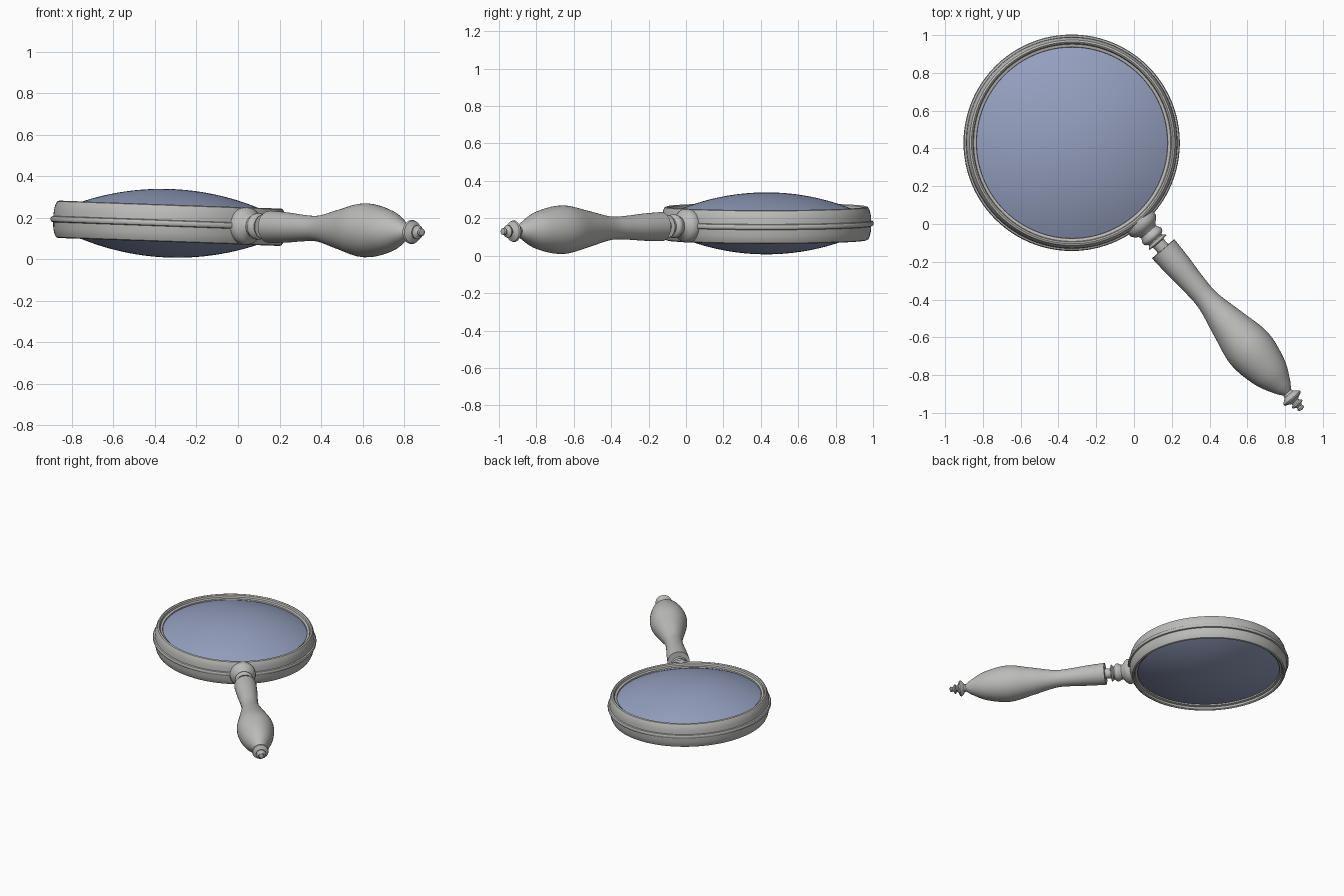
import bpy, bmesh, math
from mathutils import Matrix, Vector

if "Cube" in bpy.data.objects:
    bpy.data.objects.remove(bpy.data.objects["Cube"])


def material(name, rgb):
    m = bpy.data.materials.new(name)
    m.use_nodes = True
    color = (*rgb, 1)
    m.diffuse_color = color
    m.node_tree.nodes["Principled BSDF"].inputs["Base Color"].default_value = color
    return m


metal = material("grey metal", (0.5, 0.5, 0.49))
glass = material("blue glass", (0.3, 0.35, 0.52))

# The whole model leans slightly down towards +x
CENTRE = Vector((-0.33, 0.43, 0.173))
HEAD = Matrix.Translation(CENTRE) @ Matrix.Rotation(0.036, 4, 'Y')
HANDLE_DIR = Vector((0.654, -0.757, 0))
SHAFT = HEAD @ HANDLE_DIR.to_track_quat('Z', 'Y').to_matrix().to_4x4()


def smooth_profile(points, steps=5):
    """Catmull-Rom curve through (radius, height) points."""
    p = [Vector(q) for q in points]
    p = [2 * p[0] - p[1]] + p + [2 * p[-1] - p[-2]]
    out = []
    for a, b, c, d in zip(p, p[1:], p[2:], p[3:]):
        for i in range(steps):
            t = i / steps
            out.append(0.5 * (2 * b + (c - a) * t + (2 * a - 5 * b + 4 * c - d) * t ** 2
                              + (3 * b - a - 3 * c + d) * t ** 3))
    return out + [p[-2]]


def lathe(name, profile, matrix, mat, sides=48, closed=False, angle=35):
    """Spin a (radius, height) profile round the local z axis."""
    bm = bmesh.new()
    verts = [bm.verts.new((r, 0, z)) for r, z in profile]
    edges = [bm.edges.new(pair) for pair in zip(verts, verts[1:])]
    if closed:
        edges.append(bm.edges.new((verts[-1], verts[0])))
    bmesh.ops.spin(bm, geom=verts + edges, axis=(0, 0, 1), cent=(0, 0, 0),
                   angle=math.tau, steps=sides)
    bmesh.ops.remove_doubles(bm, verts=bm.verts, dist=0.0002)
    bmesh.ops.recalc_face_normals(bm, faces=bm.faces)
    mesh = bpy.data.meshes.new(name)
    bm.to_mesh(mesh)
    bm.free()
    mesh.materials.append(mat)
    obj = bpy.data.objects.new(name, mesh)
    bpy.context.collection.objects.link(obj)
    obj.matrix_world = matrix
    bpy.ops.object.select_all(action='DESELECT')
    obj.select_set(True)
    bpy.context.view_layer.objects.active = obj
    bpy.ops.object.shade_smooth_by_angle(angle=math.radians(angle))
    return obj


# Rim: upper half profile mirrored to the lower half, with a middle bead
upper = [(0.505, 0.05), (0.507, 0.066), (0.522, 0.07), (0.526, 0.084), (0.534, 0.09),
         (0.544, 0.086), (0.552, 0.07), (0.558, 0.045), (0.56, 0.015), (0.569, 0.012),
         (0.573, 0.005)]
rim = upper + [(r, -z) for r, z in reversed(upper)]
lathe("rim", rim, HEAD, metal, sides=96, closed=True)

# Lens: two shallow spherical caps
R, EDGE, TOP = 1.23, 0.508, 0.165
cap = []
for i in range(17):
    r = EDGE * i / 16
    cap.append((r, TOP - R + math.sqrt(R * R - r * r)))
lens = cap + [(r, -z) for r, z in reversed(cap)]
lathe("lens", lens, HEAD, glass, sides=96)

# Neck: socket against the rim, collar and pointed end flange
neck = [(0, 0.53), (0.085, 0.53), (0.09, 0.56), (0.088, 0.58), (0.076, 0.597), (0.058, 0.61),
        (0.052, 0.622), (0.056, 0.634), (0.063, 0.645), (0.064, 0.657), (0.058, 0.668),
        (0.046, 0.675), (0.046, 0.682), (0.06, 0.694), (0.06, 0.698), (0.036, 0.702),
        (0.036, 0.75), (0, 0.75)]
lathe("neck", neck, SHAFT, metal)

# Handle: slim waist swelling to a bulb
grip = smooth_profile([(0.078, 0.742), (0.073, 0.86), (0.063, 1.0), (0.064, 1.11), (0.098, 1.27),
                       (0.13, 1.44), (0.104, 1.6), (0.058, 1.7), (0.026, 1.748)])
lathe("handle", [(0, 0.742)] + grip + [(0, 1.748)], SHAFT, metal)

# Finial: stacked discs and a small knob
finial = [(0, 1.74), (0.026, 1.745), (0.03, 1.76), (0.05, 1.775), (0.058, 1.785), (0.054, 1.794),
          (0.034, 1.802), (0.022, 1.81), (0.024, 1.817), (0.034, 1.824), (0.034, 1.831),
          (0.02, 1.838), (0.015, 1.845), (0.02, 1.853), (0.017, 1.863), (0, 1.868)]
lathe("finial", finial, SHAFT, metal)
